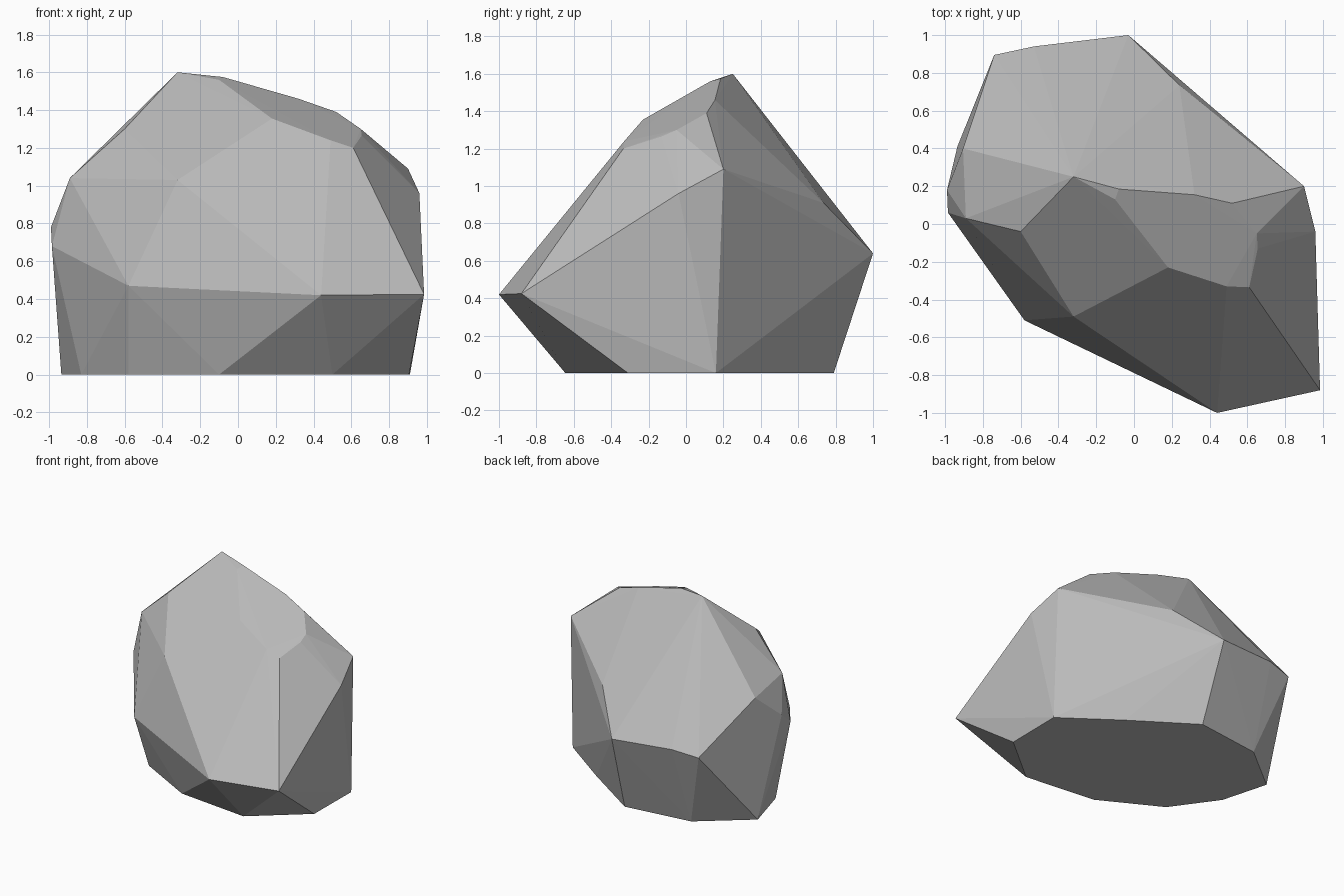
import bpy, bmesh

if "Cube" in bpy.data.objects:
    bpy.data.objects.remove(bpy.data.objects["Cube"])

# Corner rings of the boulder, from the ground up
base = [(.91, .16), (.48, .47), (0, .79), (-.55, .72), (-.935, .41),
        (-.83, .03), (-.58, -.32), (-.10, -.58), (.50, -.645), (.905, -.31)]
belly = [(.44, -1, .42), (.985, -.88, .425), (-.58, -.51, .47),
         (-.985, .06, .68), (-.99, .18, .78), (-.74, .895, .635),
         (-.53, .94, .665), (-.03, 1, .64)]
shoulder = [(-.32, -.49, 1.03), (-.89, .03, 1.04), (-.905, .40, .98),
            (.24, .735, .91), (.90, .20, 1.09), (.96, -.04, .96)]
crown = [(-.32, .25, 1.6), (-.08, .185, 1.575), (-.10, .13, 1.56),
         (.32, .155, 1.46), (.52, .11, 1.39), (.65, -.05, 1.30),
         (.655, -.13, 1.265), (.61, -.335, 1.20), (.49, -.33, 1.24),
         (.18, -.23, 1.355), (-.60, -.04, 1.30)]

# Wrap the corners in a faceted skin
bm = bmesh.new()
for p in [(x, y, 0) for x, y in base] + belly + shoulder + crown:
    bm.verts.new(p)
hull = bmesh.ops.convex_hull(bm, input=bm.verts[:])
loose = [v for v in bm.verts if not v.link_faces]
bmesh.ops.delete(bm, geom=loose, context='VERTS')
bmesh.ops.dissolve_limit(bm, angle_limit=.01, verts=bm.verts[:], edges=bm.edges[:])
bmesh.ops.recalc_face_normals(bm, faces=bm.faces[:])

mesh = bpy.data.meshes.new("boulder")
bm.to_mesh(mesh)
bm.free()

# Stone colour
stone = bpy.data.materials.new("stone grey")
stone.diffuse_color = (.5, .5, .5, 1)
stone.use_nodes = True
stone.node_tree.nodes["Principled BSDF"].inputs["Base Color"].default_value = stone.diffuse_color
mesh.materials.append(stone)
boulder = bpy.data.objects.new("boulder", mesh)
bpy.context.collection.objects.link(boulder)
